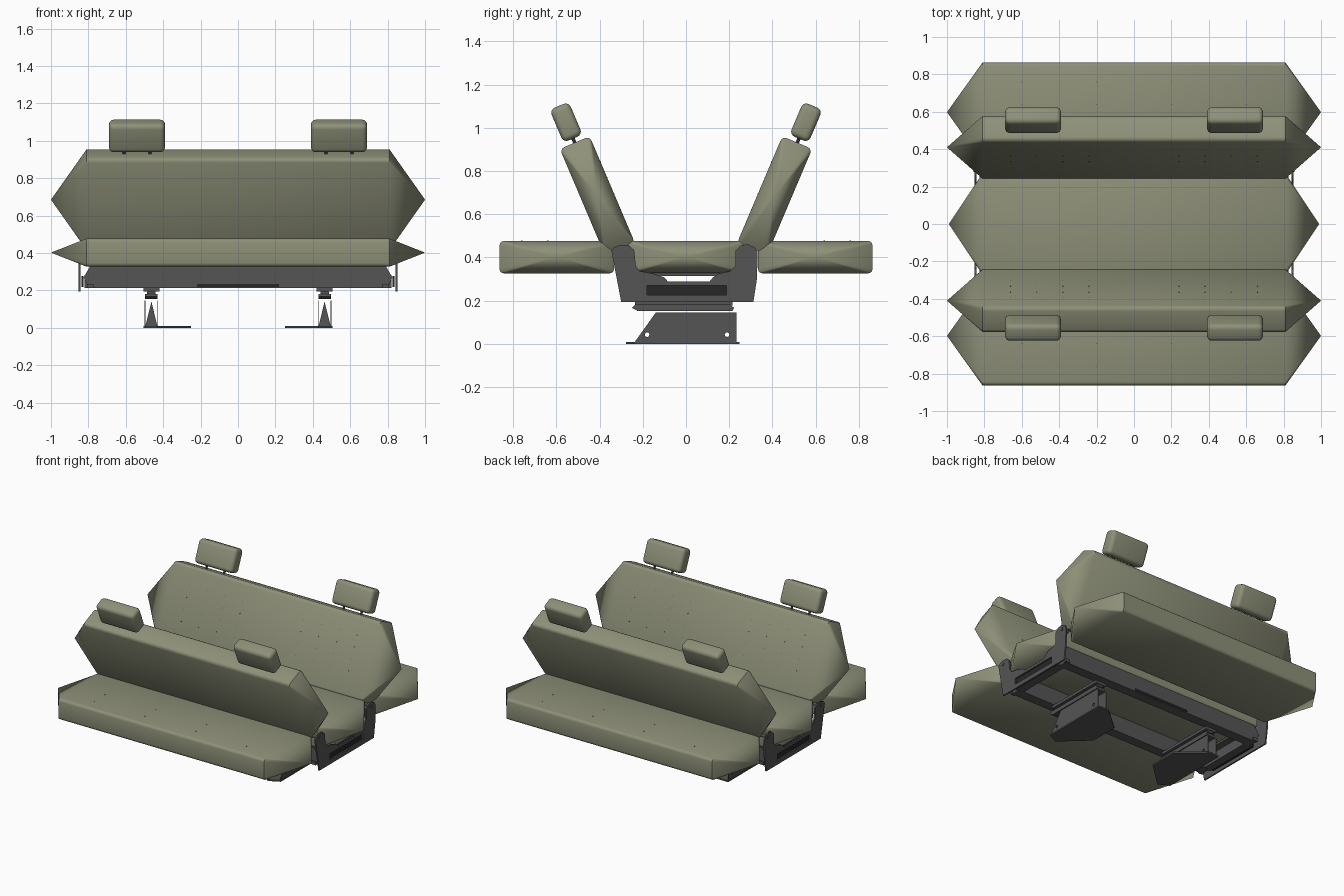
import bpy, bmesh, math
from mathutils import Vector, Matrix

if "Cube" in bpy.data.objects:
    bpy.data.objects.remove(bpy.data.objects["Cube"])


def mat(name, c):
    m = bpy.data.materials.new(name)
    m.diffuse_color = (*c, 1)
    m.use_nodes = True
    m.node_tree.nodes["Principled BSDF"].inputs["Base Color"].default_value = m.diffuse_color
    return m


OLIVE = mat("olive_fabric", (0.27, 0.28, 0.19))
METAL = mat("dark_metal", (0.09, 0.09, 0.09))
BLACK = mat("black_inset", (0.02, 0.02, 0.02))
YZX = Matrix(((0, 0, 1), (1, 0, 0), (0, 1, 0))).to_4x4()  # profile (u,v) -> (y,z), depth -> x


def finish(name, me, m, angle=35):
    ob = bpy.data.objects.new(name, me)
    bpy.context.collection.objects.link(ob)
    me.materials.clear()
    me.materials.append(m)
    bpy.ops.object.select_all(action='DESELECT')
    ob.select_set(True)
    bpy.context.view_layer.objects.active = ob
    bpy.ops.object.shade_smooth_by_angle(angle=math.radians(angle))
    return ob


def box(name, centre, size, m=METAL, bevel=0, segs=3, tilt=0):
    bm = bmesh.new()
    bmesh.ops.create_cube(bm, size=1)
    bmesh.ops.scale(bm, vec=size, verts=bm.verts)
    if bevel:
        bmesh.ops.bevel(bm, geom=bm.edges[:], offset=bevel, segments=segs, profile=0.5, affect='EDGES')
    bm.transform(Matrix.Translation(centre) @ Matrix.Rotation(tilt, 4, 'X'))
    me = bpy.data.meshes.new(name)
    bm.to_mesh(me)
    bm.free()
    return finish(name, me, m)


def plate(name, loops, thick, matrix, m=METAL):
    """Flat profile with optional holes, extruded to a thickness."""
    cu = bpy.data.curves.new(name, 'CURVE')
    cu.dimensions, cu.fill_mode, cu.extrude = '2D', 'BOTH', thick / 2
    for pts in loops:
        s = cu.splines.new('POLY')
        s.points.add(len(pts) - 1)
        for p, co in zip(s.points, pts):
            p.co = (*co, 0, 1)
        s.use_cyclic_u = True
    tmp = bpy.data.objects.new(name, cu)
    me = bpy.data.meshes.new_from_object(tmp)
    bpy.data.objects.remove(tmp)
    me.transform(matrix)
    return finish(name, me, m)


def cushion(name, cy, cz, hw, hh, tip, tilt=0, r=0.02):
    """Rounded bar along x whose ends run out to a point."""
    bm = bmesh.new()
    prof = []
    for k, (sy, sz) in enumerate([(1, 1), (-1, 1), (-1, -1), (1, -1)]):
        for j in range(4):
            a = math.radians(90 * k + 30 * j)
            prof.append((sy * (hw - r) + r * math.cos(a), sz * (hh - r) + r * math.sin(a)))
    n = len(prof)
    rings = [[bm.verts.new((x, *p)) for p in prof] for x in (-0.81, 0.81)]
    ends = [bm.verts.new((x, 0, 0)) for x in (-tip, tip)]
    for i in range(n):
        j = (i + 1) % n
        bm.faces.new((rings[0][i], rings[0][j], rings[1][j], rings[1][i]))
        bm.faces.new((rings[0][j], rings[0][i], ends[0]))
        bm.faces.new((rings[1][i], rings[1][j], ends[1]))
    bmesh.ops.recalc_face_normals(bm, faces=bm.faces[:])
    bm.transform(Matrix.Translation((0, cy, cz)) @ Matrix.Rotation(tilt, 4, 'X'))
    me = bpy.data.meshes.new(name)
    bm.to_mesh(me)
    bm.free()
    return finish(name, me, OLIVE, 32)


def rods(name, ends, r, sides=10, m=METAL):
    bm = bmesh.new()
    for a, b in ends:
        d = Vector(b) - Vector(a)
        rot = d.to_track_quat('Z', 'Y').to_matrix().to_4x4()
        bmesh.ops.create_cone(bm, cap_ends=True, segments=sides, radius1=r, radius2=r, depth=d.length,
                              matrix=Matrix.Translation((Vector(a) + Vector(b)) / 2) @ rot)
    me = bpy.data.meshes.new(name)
    bm.to_mesh(me)
    bm.free()
    return finish(name, me, m)


# Seat cushions
cushion("middle_seat", 0, 0.402, 0.27, 0.074, 0.99)
TILT = math.radians(23)
for s, side in ((-1, "front"), (1, "back")):
    cushion(side + "_seat", s * 0.598, 0.402, 0.265, 0.075, 1.0)
    # Leaning backrest
    cushion(side + "_backrest", s * 0.41, 0.685, 0.075, 0.268, 1.0, -s * TILT, 0.022)
    up = Vector((0, s * math.sin(TILT), math.cos(TILT)))
    inward = Vector((0, -s * math.cos(TILT), math.sin(TILT)))
    mid = Vector((0, s * 0.41, 0.685))
    # Headrests on twin posts
    for t, lr in ((-1, "left"), (1, "right")):
        box(f"{side}_{lr}_headrest", (t * 0.54, s * 0.555, 1.026), (0.30, 0.096, 0.165), OLIVE, 0.026, 4, -s * TILT)
        rods(f"{side}_{lr}_headrest_posts",
             [(mid + up * 0.25 + Vector((t * 0.54 + d, 0, 0)), mid + up * 0.33 + Vector((t * 0.54 + d, 0, 0)))
              for d in (-0.07, 0.07)], 0.008)
    # Tiny stitched dimples
    rods(side + "_backrest_buttons",
         [(p + inward * 0.07, p + inward * 0.0765) for t in (-1, 1) for i in range(4) for j in range(4)
          for p in [mid + up * (-0.1 + 0.08 * j) + Vector((t * (0.24 + 0.14 * i), 0, 0))]], 0.003, 6)
    rods(side + "_seat_buttons",
         [((x, s * y, 0.47), (x, s * y, 0.4785)) for x in (-0.6, -0.2, 0.2, 0.6) for y in (0.64, 0.76)], 0.003, 6)

    # Long frame rail with pointed ends, slot and end bolts
    XZ = Matrix.Translation((0, s * 0.235, 0)) @ Matrix.Rotation(math.pi / 2, 4, 'X')
    plate(side + "_frame_rail", [[(-0.80, 0.212), (0.80, 0.212), (0.825, 0.27), (0.79, 0.33),
                                 (-0.79, 0.33), (-0.825, 0.27)]], 0.07, XZ)
    box(side + "_rail_slot", (0, s * 0.271, 0.226), (0.44, 0.004, 0.016), BLACK)
    for t in (-1, 1):
        box(side + "_rail_bolt", (t * 0.79, s * 0.27, 0.224), (0.035, 0.02, 0.022))

# U-shaped side brackets with long slot
arm = [(-0.345, 0.43), (-0.333, 0.447), (-0.305, 0.458), (-0.265, 0.456), (-0.24, 0.435), (-0.232, 0.36),
       (-0.215, 0.337), (-0.15, 0.325), (-0.10, 0.308), (-0.085, 0.29)]
arm_r = [(0.11, 0.29), (0.125, 0.308), (0.15, 0.325), (0.205, 0.337), (0.228, 0.36), (0.228, 0.43),
         (0.255, 0.456), (0.285, 0.462), (0.318, 0.447), (0.332, 0.42), (0.328, 0.30), (0.312, 0.195)]
slot = [(-0.18, 0.226), (-0.18, 0.27), (0.187, 0.27), (0.187, 0.226)]
for t, lr in ((-1, "left"), (1, "right")):
    plate(lr + "_bracket", [arm + arm_r + [(-0.30, 0.195)], slot], 0.01,
          Matrix.Translation((t * 0.847, 0, 0)) @ YZX)
    box(lr + "_slot_back", (t * 0.832, 0, 0.248), (0.012, 0.40, 0.06), BLACK)
    box(lr + "_end_rail", (t * 0.79, 0, 0.248), (0.06, 0.42, 0.07))
    box(lr + "_cross_strip", (t * 0.77, 0, 0.324), (0.05, 0.42, 0.02))
    rods(lr + "_bracket_pivots", [((t * 0.80, y, 0.43), (t * 0.857, y, 0.43)) for y in (-0.30, 0.29)], 0.012, 12)

    # Slide rail under the frame
    x = t * 0.463
    box(lr + "_cross_beam", (x, 0, 0.203), (0.084, 0.44, 0.02))
    plate(lr + "_slide_upper", [[(-0.235, 0.178), (-0.235, 0.194), (0.215, 0.194), (0.215, 0.178)]], 0.045,
          Matrix.Translation((x, 0, 0)) @ YZX)
    plate(lr + "_slide_lower", [[(-0.225, 0.153), (-0.25, 0.167), (-0.235, 0.182), (0.205, 0.182),
                                (0.222, 0.167), (0.215, 0.153)]], 0.066, Matrix.Translation((x, 0, 0)) @ YZX)

    # Leg: two sloped cheeks with bolt holes around a wedge
    holes = [[(y + 0.011 * math.cos(a * math.pi / 4), 0.043 + 0.011 * math.sin(a * math.pi / 4)) for a in range(8)]
             for y in (-0.18, 0.19)]
    for d in (-0.034, 0.034):
        plate(lr + "_leg_cheek", [[(-0.24, 0.005), (0.233, 0.005), (0.233, 0.145), (-0.14, 0.145)]] + holes,
              0.005, Matrix.Translation((x + d, 0, 0)) @ YZX)
    XZ = Matrix.Translation((x, 0.0, 0)) @ Matrix.Rotation(math.pi / 2, 4, 'X')
    plate(lr + "_leg_wedge", [[(-0.033, 0.005), (0.033, 0.005), (0, 0.14)]], 0.28, XZ)

    # Foot plate tapering towards the centre
    plate(lr + "_foot_plate", [[(t * 0.505, -0.24), (t * 0.43, -0.278), (t * 0.25, -0.11), (t * 0.25, 0.10),
                               (t * 0.42, 0.247), (t * 0.505, 0.247)]], 0.01, Matrix.Translation((0, 0, 0.005)))
